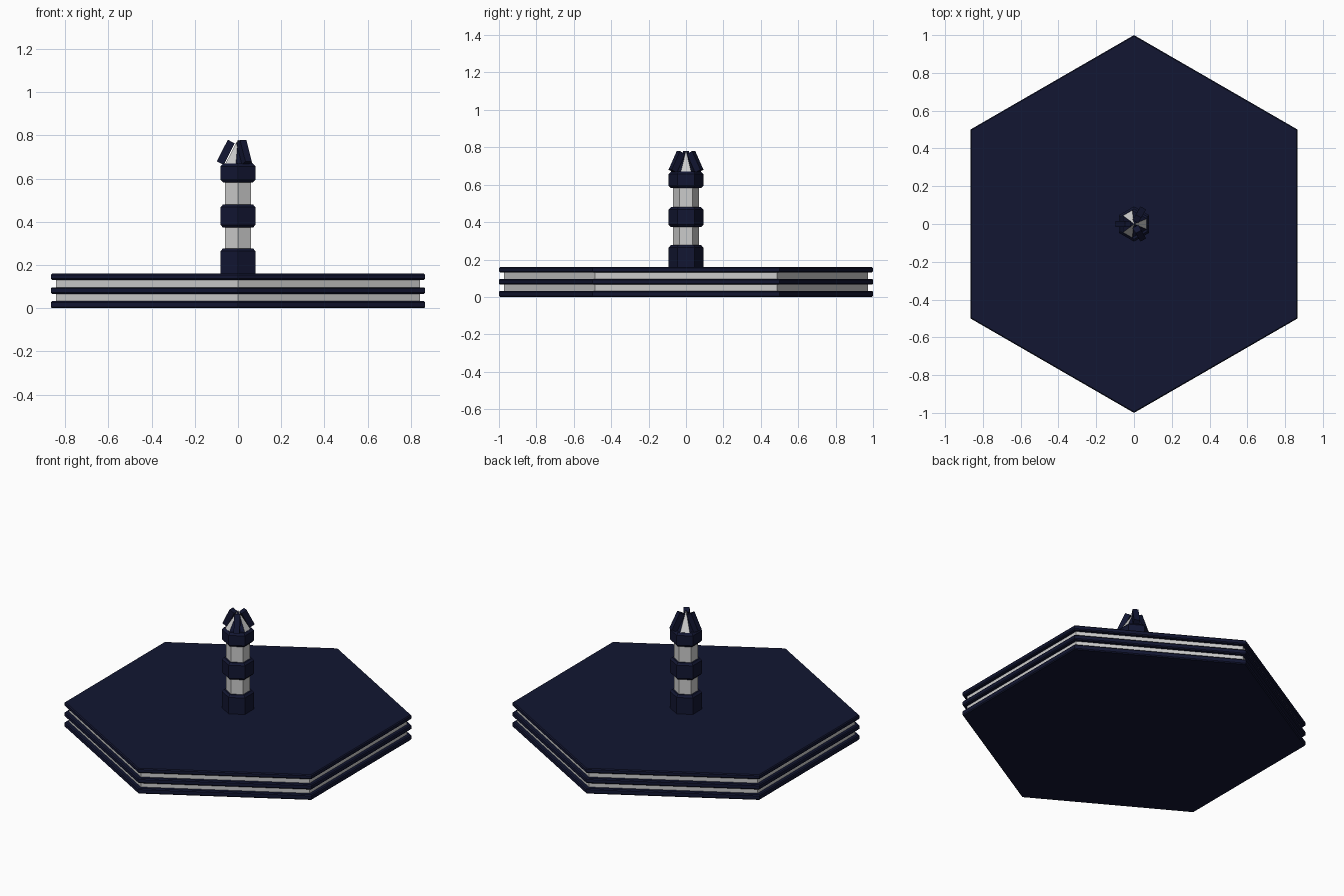
import bpy, bmesh
from math import radians, cos, sin, pi
from mathutils import Matrix, Vector

if "Cube" in bpy.data.objects:
    bpy.data.objects.remove(bpy.data.objects["Cube"])

navy = bpy.data.materials.new("navy")
navy.diffuse_color = (0.006, 0.008, 0.032, 1)
navy.use_nodes = True
navy.node_tree.nodes["Principled BSDF"].inputs["Base Color"].default_value = navy.diffuse_color
pale = bpy.data.materials.new("pale")
pale.diffuse_color = (0.8, 0.8, 0.8, 1)
pale.use_nodes = True
pale.node_tree.nodes["Principled BSDF"].inputs["Base Color"].default_value = pale.diffuse_color


def finish(name, bm, mats=()):
    bmesh.ops.recalc_face_normals(bm, faces=bm.faces)
    mesh = bpy.data.meshes.new(name)
    bm.to_mesh(mesh)
    bm.free()
    for m in mats:
        mesh.materials.append(m)
    obj = bpy.data.objects.new(name, mesh)
    bpy.context.collection.objects.link(obj)
    return obj


def hex_stack(name, profile, mats=()):
    """Six-sided solid from (radius, z) pairs, corners on the y axis."""
    bm = bmesh.new()
    rings = [[bm.verts.new((r * cos(pi / 6 + i * pi / 3), r * sin(pi / 6 + i * pi / 3), z))
              for i in range(6)] for r, z in profile]
    for a, b in zip(rings, rings[1:]):
        for i in range(6):
            j = (i + 1) % 6
            bm.faces.new((a[i], a[j], b[j], b[i]))
    bm.faces.new(rings[0][::-1])
    bm.faces.new(rings[-1])
    return finish(name, bm, mats)


def chamfered(name, r, z0, z1, c):
    return hex_stack(name, [(r - c, z0), (r, z0 + c), (r, z1 - c), (r - c, z1)], [navy])


# Layered hexagonal base
hex_stack("base_core", [(0.973, 0.02), (0.973, 0.14)])
for i, (z0, z1) in enumerate([(0, 0.033), (0.066, 0.097), (0.131, 0.16)]):
    chamfered(f"base_plate_{i + 1}", 1.0, z0, z1, 0.006)

# Column with collars
hex_stack("column", [(0.07, 0.15), (0.07, 0.63)])
hex_stack("lower_collar", [(0.093, 0.15), (0.093, 0.264), (0.081, 0.277)], [navy])
chamfered("middle_collar", 0.093, 0.374, 0.48, 0.012)
chamfered("upper_collar", 0.093, 0.582, 0.67, 0.013)

# Lamp peak: three pale facets alternating with three navy ones
bm = bmesh.new()
tip = bm.verts.new((0, 0, 0.782))
rim = []
for k in range(3):
    for s in (-1, 1):
        turn = Matrix.Rotation(k * 2 * pi / 3, 3, 'Z')
        rim.append(bm.verts.new(turn @ Vector((0.068, s * 0.028, 0.669))))
for i in range(6):
    f = bm.faces.new((rim[i], rim[(i + 1) % 6], tip))
    f.material_index = i % 2
bm.faces.new(rim[::-1]).material_index = 1
finish("lamp_peak", bm, [pale, navy])

# Three leaning ribs around the peak
for k in range(3):
    bm = bmesh.new()
    bmesh.ops.create_cube(bm, size=1, matrix=(
        Matrix.Rotation(pi / 3 + k * 2 * pi / 3, 4, 'Z')
        @ Matrix.Translation((0.0566, 0, 0.722))
        @ Matrix.Rotation(radians(-27), 4, 'Y')
        @ Matrix.Diagonal((0.036, 0.034, 0.112, 1))))
    finish(f"rib_{k + 1}", bm, [navy])
